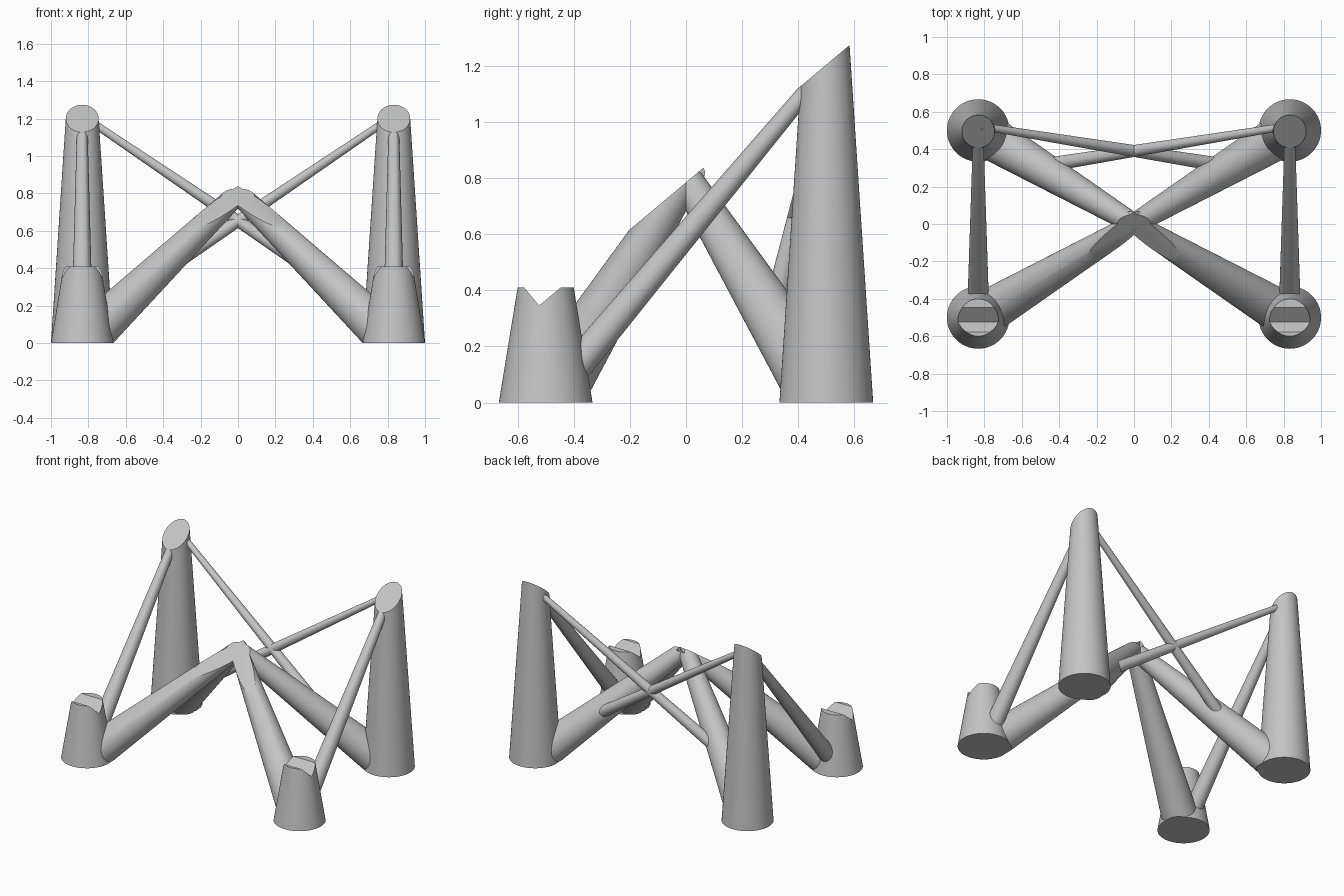
import bpy, bmesh, math
from mathutils import Vector, Matrix

if "Cube" in bpy.data.objects:
    bpy.data.objects.remove(bpy.data.objects["Cube"])

SEGMENTS = 64
TILT = math.radians(40)

grey = bpy.data.materials.new("grey")
grey.diffuse_color = (0.55, 0.55, 0.55, 1)
grey.use_nodes = True
grey.node_tree.nodes["Principled BSDF"].inputs["Base Color"].default_value = grey.diffuse_color

# Tilted slab that trims every part along the resting plane and its front lip
corner = Vector((0, -0.523, 0.346))
bpy.ops.mesh.primitive_cube_add(size=1)
slab = bpy.context.object
slab.name = "resting_slab_cutter"
slab.hide_render = True
slab.data.transform(Matrix.Translation(corner)
                    @ Matrix.Rotation(TILT, 4, 'X')
                    @ Matrix.Diagonal((3, 2, 1, 1))
                    @ Matrix.Translation((0, 0.5, 0.5)))


def tapered_rod(name, start, end, r_start, r_end, overrun=0.0):
    """Cone between two points, trimmed flat at the ground and by the slab."""
    start, end = Vector(start), Vector(end)
    axis = end - start
    full = axis.length + overrun
    r_end += (r_end - r_start) * overrun / axis.length
    axis.normalize()
    bm = bmesh.new()
    bmesh.ops.create_cone(
        bm, cap_ends=True, segments=SEGMENTS, radius1=r_start, radius2=r_end, depth=full,
        matrix=Matrix.Translation(start + axis * full / 2)
        @ axis.to_track_quat('Z', 'Y').to_matrix().to_4x4())
    if any(v.co.z < -1e-5 for v in bm.verts):
        bmesh.ops.bisect_plane(bm, geom=bm.verts[:] + bm.edges[:] + bm.faces[:],
                               plane_co=(0, 0, 0), plane_no=(0, 0, -1), clear_outer=True)
        bmesh.ops.holes_fill(bm, edges=[e for e in bm.edges if e.is_boundary], sides=0)
    bmesh.ops.recalc_face_normals(bm, faces=bm.faces[:])
    mesh = bpy.data.meshes.new(name)
    bm.to_mesh(mesh)
    bm.free()
    mesh.materials.append(grey)
    obj = bpy.data.objects.new(name, mesh)
    bpy.context.collection.objects.link(obj)
    bpy.ops.object.select_all(action='DESELECT')
    bpy.context.view_layer.objects.active = obj
    obj.select_set(True)
    cut = obj.modifiers.new("trim", 'BOOLEAN')
    cut.operation, cut.solver, cut.object = 'DIFFERENCE', 'EXACT', slab
    bpy.ops.object.modifier_apply(modifier=cut.name)
    bpy.ops.object.shade_smooth_by_angle(angle=math.radians(30))
    return obj


X, Y = 0.833, 0.5
for side, s in (("left", -1), ("right", 1)):
    # Upright tapered legs
    tapered_rod(f"front_leg_{side}", (s * X, -Y, 0), (s * X, -Y, 0.41), 0.167, 0.1)
    tapered_rod(f"back_leg_{side}", (s * X, Y, 0), (s * X, Y, 1.4), 0.167, 0.0745)
    # Thick struts rising from each leg to the central apex
    for end, t in (("front", -1), ("back", 1)):
        tapered_rod(f"{end}_strut_{side}", (s * X, t * Y, 0), (0, 0, 0.8),
                    0.122, 0.055, 0.05)
    # Side braces from front foot to back leg top
    tapered_rod(f"side_brace_{side}", (s * X, -Y, 0), (s * X, Y, 1.195), 0.06, 0.027)
    # Crossed rear braces from back leg top to the opposite strut
    tapered_rod(f"rear_brace_{side}", (s * X, 0.525, 1.215), (-s * 0.5, 0.31, 0.315),
                0.019, 0.039)

bpy.data.objects.remove(slab)
